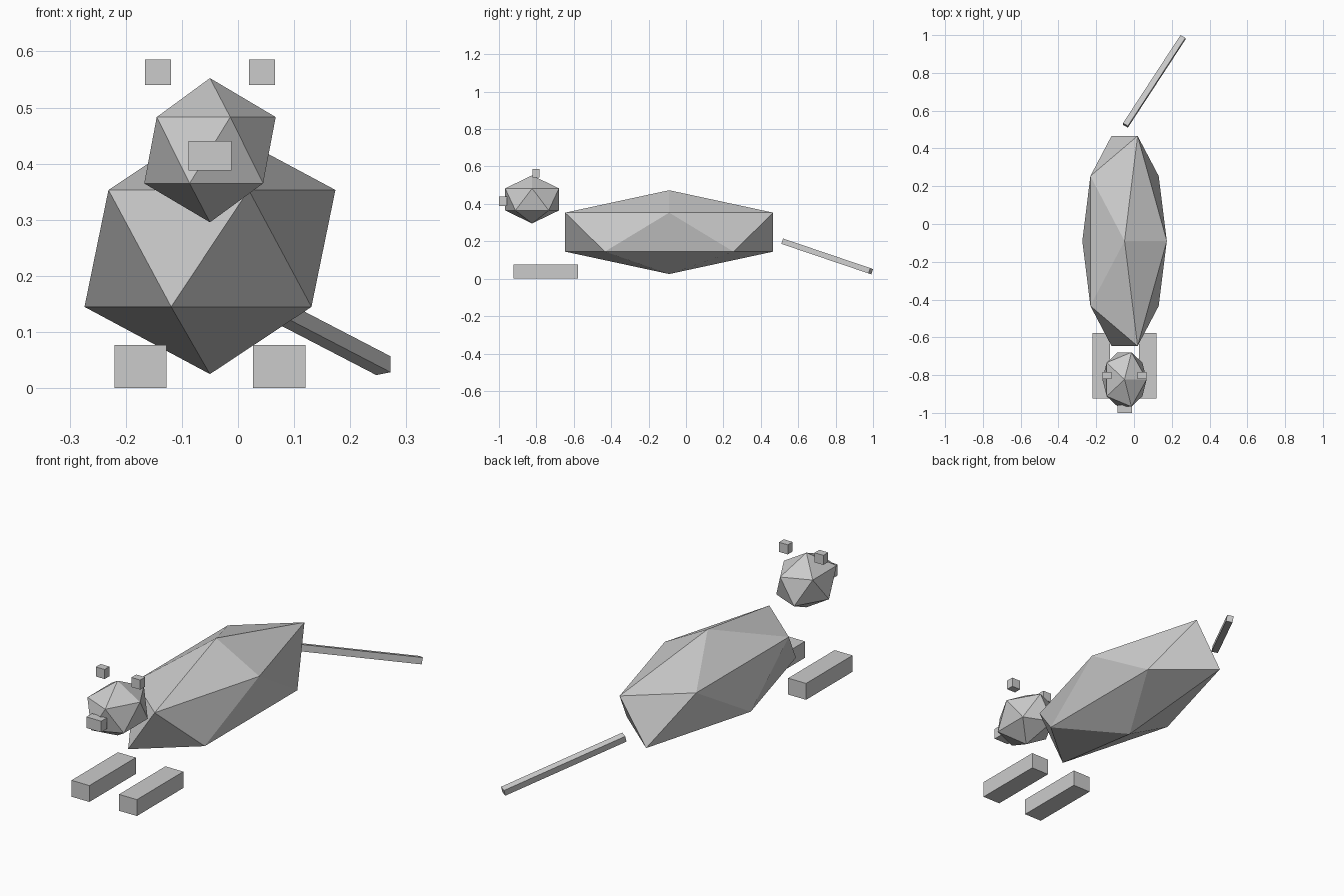
import bpy
import bmesh
from math import copysign
from mathutils import Matrix, Vector

default_cube = bpy.data.objects.get("Cube")
if default_cube:
    bpy.data.objects.remove(default_cube, do_unlink=True)

# One plain grey for every part
grey = bpy.data.materials.new("light grey")
grey.use_nodes = True
grey.diffuse_color = (0.6, 0.6, 0.6, 1)
grey.node_tree.nodes["Principled BSDF"].inputs["Base Color"].default_value = grey.diffuse_color


def add_part(name, bm, matrix):
    mesh = bpy.data.meshes.new(name)
    bm.to_mesh(mesh)
    bm.free()
    mesh.materials.append(grey)
    obj = bpy.data.objects.new(name, mesh)
    obj.matrix_world = matrix
    bpy.context.collection.objects.link(obj)
    return obj


def gem(name, center, radii, ring_height):
    """Twenty-sided body, stretched along each axis."""
    bm = bmesh.new()
    bmesh.ops.create_icosphere(bm, subdivisions=1, radius=1)
    for v in bm.verts:
        if abs(v.co.z) < 0.9:
            v.co.z = copysign(ring_height, v.co.z)
    bmesh.ops.scale(bm, vec=radii, verts=bm.verts)
    return add_part(name, bm, Matrix.Translation(center))


def box(name, center, size, rotation=Matrix()):
    bm = bmesh.new()
    bmesh.ops.create_cube(bm, size=1)
    bmesh.ops.scale(bm, vec=size, verts=bm.verts)
    return add_part(name, bm, Matrix.Translation(center) @ rotation)


AXIS_X = -0.05  # the animal's own midline

# Body and head
gem("body", (AXIS_X, -0.09, 0.249), (0.25, 0.654, 0.224), 0.465)
gem("head", (AXIS_X, -0.823, 0.424), (0.131, 0.169, 0.1285), 0.46)

# Snout
box("snout", (AXIS_X, -0.979, 0.414), (0.077, 0.042, 0.052))

# Ears and front paws, one on each side
for side, sign in (("left", 1), ("right", -1)):
    box(side + "_ear", (AXIS_X + sign * 0.0925, -0.802, 0.563), (0.046, 0.036, 0.045))
    box(side + "_paw", (AXIS_X + sign * 0.1235, -0.75, 0.0385), (0.093, 0.345, 0.077))

# Tail, swung to the left and sloping down
tail_start = Vector((-0.045, 0.522, 0.198))
tail_end = Vector((0.259, 0.988, 0.04))
tilt = Matrix.Rotation(-0.327, 4, "X") @ Matrix.Rotation(-0.554, 4, "Z")
box("tail", (tail_start + tail_end) / 2, (0.03, (tail_end - tail_start).length, 0.03), tilt)
